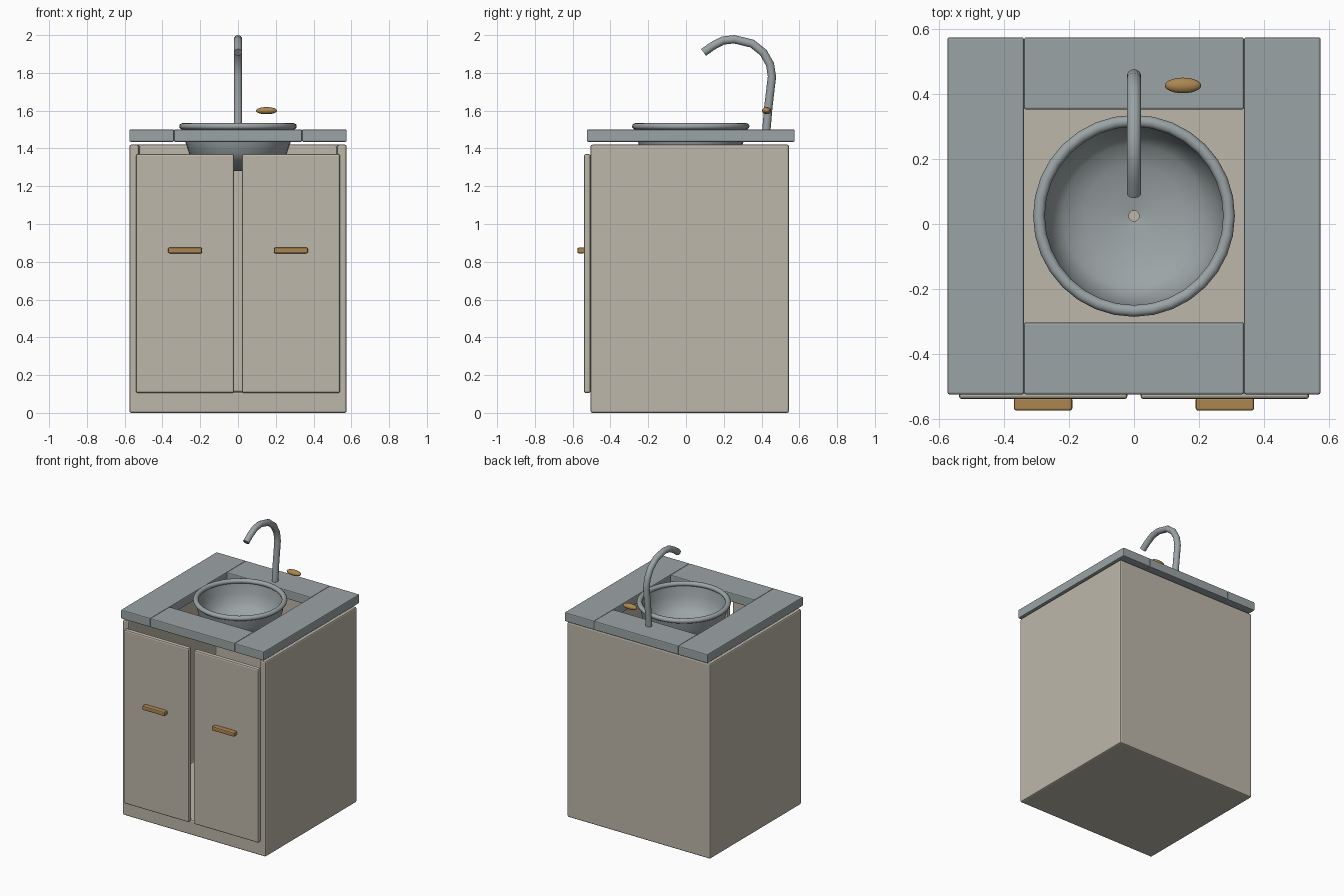
import bpy, bmesh, math
from mathutils import Vector, Matrix

if "Cube" in bpy.data.objects:
    bpy.data.objects.remove(bpy.data.objects["Cube"])


def material(name, rgb):
    m = bpy.data.materials.new(name)
    m.diffuse_color = (*rgb, 1)
    m.use_nodes = True
    m.node_tree.nodes["Principled BSDF"].inputs["Base Color"].default_value = m.diffuse_color
    return m


BEIGE = material("warm beige", (0.51, 0.475, 0.405))
STEEL = material("blue grey", (0.33, 0.37, 0.38))
BRASS = material("brass", (0.41, 0.24, 0.08))


def add(name, bm, mat, bevel=0.0, segments=2):
    bmesh.ops.recalc_face_normals(bm, faces=bm.faces)
    me = bpy.data.meshes.new(name)
    bm.to_mesh(me)
    bm.free()
    me.materials.append(mat)
    ob = bpy.data.objects.new(name, me)
    bpy.context.collection.objects.link(ob)
    if bevel:
        mod = ob.modifiers.new("bevel", 'BEVEL')
        mod.width, mod.segments = bevel, segments
        mod.limit_method = 'ANGLE'
    return ob


def smooth(ob, angle=35):
    bpy.ops.object.select_all(action='DESELECT')
    ob.select_set(True)
    bpy.context.view_layer.objects.active = ob
    bpy.ops.object.shade_smooth_by_angle(angle=math.radians(angle))


def box(name, lo, hi, mat, bevel=0.0):
    lo, hi = Vector(lo), Vector(hi)
    bm = bmesh.new()
    bmesh.ops.create_cube(bm, size=1, matrix=Matrix.Translation((lo + hi) / 2)
                          @ Matrix.Diagonal((*(hi - lo), 1)))
    return add(name, bm, mat, bevel)


def lathe(name, profile, centre, mat, steps=32, closed=True):
    bm = bmesh.new()
    rings = []
    for r, z in profile:
        rings.append([bm.verts.new((centre[0] + r * math.cos(2 * math.pi * i / steps),
                                    centre[1] + r * math.sin(2 * math.pi * i / steps), z))
                      for i in range(steps)])
    n = len(rings)
    for k in range(n if closed else n - 1):
        a, b = rings[k], rings[(k + 1) % n]
        for i in range(steps):
            j = (i + 1) % steps
            bm.faces.new((a[i], a[j], b[j], b[i]))
    ob = add(name, bm, mat)
    smooth(ob, 50)
    return ob


# cabinet shell, open at the front and the top
cabinet = box("cabinet", (-0.575, -0.505, 0), (0.575, 0.545, 1.42), BEIGE)
cutter = box("cavity_cutter", (-0.525, -0.8, 0.112), (0.525, 0.495, 1.7), BEIGE)
cutter.hide_render = True
mod = cabinet.modifiers.new("cavity", 'BOOLEAN')
mod.operation, mod.object, mod.solver = 'DIFFERENCE', cutter, 'EXACT'
bpy.context.view_layer.objects.active = cabinet
bpy.ops.object.modifier_apply(modifier="cavity")
bpy.data.objects.remove(cutter)
mod = cabinet.modifiers.new("bevel", 'BEVEL')
mod.width, mod.segments, mod.limit_method = 0.01, 2, 'ANGLE'

# doors, handles and side counter slabs on both sides
for side, s in (("left", -1), ("right", 1)):
    def pair(a, b):
        return sorted((s * a, s * b))
    x0, x1 = pair(0.02, 0.54)
    box(side + "_door", (x0, -0.54, 0.105), (x1, -0.505, 1.37), BEIGE, 0.01)
    x0, x1 = pair(0.19, 0.37)
    box(side + "_handle", (x0, -0.575, 0.845), (x1, -0.535, 0.875), BRASS, 0.007)
    x0, x1 = pair(0.339, 0.575)
    box(side + "_counter", (x0, -0.525, 1.435), (x1, 0.575, 1.5), STEEL, 0.006)

# front and back counter slabs
box("front_counter", (-0.339, -0.525, 1.435), (0.339, -0.303, 1.5), STEEL, 0.006)
box("back_counter", (-0.339, 0.353, 1.435), (0.339, 0.575, 1.5), STEEL, 0.006)

# basin bowl with a drain hole, and its rolled rim
CENTRE = (0, 0.025)
outer = [(0.294, 1.515), (0.281, 1.44), (0.258, 1.37), (0.225, 1.332),
         (0.16, 1.304), (0.08, 1.289), (0.016, 1.28)]
inner = [(0.016, 1.288), (0.078, 1.298), (0.156, 1.313), (0.219, 1.341),
         (0.25, 1.376), (0.272, 1.44), (0.284, 1.515)]
lathe("basin", outer + inner, CENTRE, STEEL)
rim = [(0.293 + 0.018 * math.cos(a * math.pi / 6), 1.517 + 0.017 * math.sin(a * math.pi / 6))
       for a in range(12)]
lathe("basin_rim", rim, CENTRE, STEEL)

# tap: a tube swept along a curved path in the y-z plane
path = [(0.424, 1.48), (0.436, 1.62), (0.455, 1.78), (0.445, 1.845), (0.41, 1.907),
        (0.35, 1.955), (0.255, 1.978), (0.195, 1.971), (0.14, 1.942), (0.093, 1.908)]
bm = bmesh.new()
rings = []
for k, (y, z) in enumerate(path):
    p0, p1 = path[max(k - 1, 0)], path[min(k + 1, len(path) - 1)]
    t = Vector((0, p1[0] - p0[0], p1[1] - p0[1])).normalized()
    side_axis, up = Vector((1, 0, 0)), t.cross(Vector((1, 0, 0)))
    rings.append([bm.verts.new(Vector((0, y, z)) + 0.022 * (
        side_axis * math.cos(i * math.pi / 8) + up * math.sin(i * math.pi / 8)))
        for i in range(16)])
for a, b in zip(rings, rings[1:]):
    for i in range(16):
        j = (i + 1) % 16
        bm.faces.new((a[i], a[j], b[j], b[i]))
bm.faces.new(rings[0])
bm.faces.new(rings[-1])
smooth(add("tap", bm, STEEL), 50)

# flattened tap knob
bm = bmesh.new()
bmesh.ops.create_uvsphere(bm, u_segments=24, v_segments=12, radius=1,
                          matrix=Matrix.Translation((0.151, 0.427, 1.6))
                          @ Matrix.Diagonal((0.056, 0.024, 0.019, 1)))
smooth(add("tap_knob", bm, BRASS), 60)
